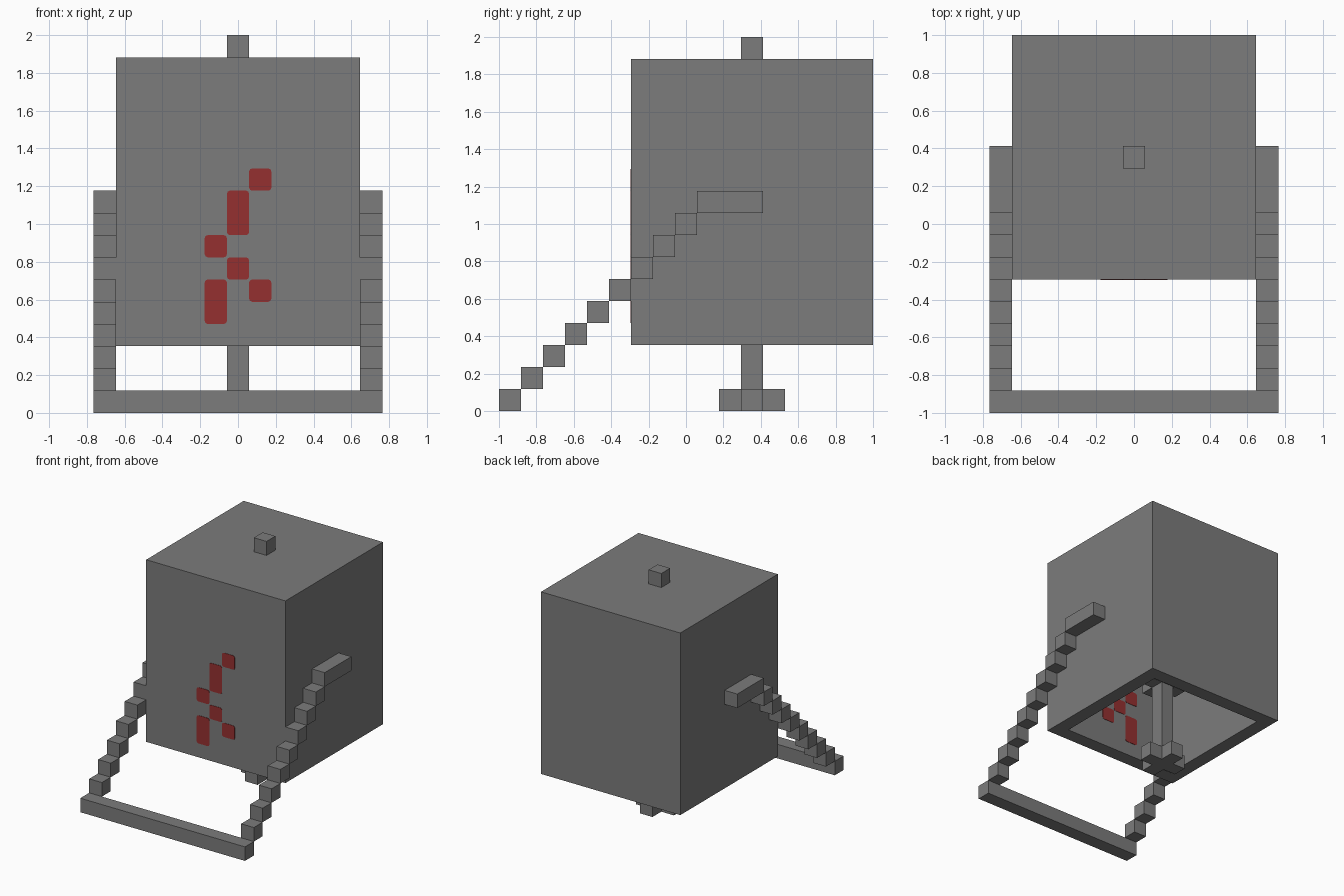
import bpy
import bmesh
from mathutils import Matrix, Vector

if "Cube" in bpy.data.objects:
    bpy.data.objects.remove(bpy.data.objects["Cube"], do_unlink=True)

V = 2 / 17           # size of one block
CY = 3 * V           # depth of the bell's centre line


def make_material(name, rgb):
    mat = bpy.data.materials.new(name)
    mat.use_nodes = True
    mat.diffuse_color = (*rgb, 1)
    mat.node_tree.nodes["Principled BSDF"].inputs["Base Color"].default_value = (*rgb, 1)
    return mat


grey = make_material("stone grey", (0.2, 0.2, 0.2))
red = make_material("dark red", (0.3, 0.03, 0.03))


def add_box(bm, lo, hi):
    """Add a box between two corners to a bmesh."""
    lo, hi = Vector(lo), Vector(hi)
    size = hi - lo
    mat = Matrix.Translation((lo + hi) / 2) @ Matrix.Diagonal((*size, 1))
    return bmesh.ops.create_cube(bm, size=1, matrix=mat)["verts"]


def finish(bm, name, mat):
    bmesh.ops.recalc_face_normals(bm, faces=bm.faces)
    mesh = bpy.data.meshes.new(name)
    bm.to_mesh(mesh)
    bm.free()
    mesh.materials.append(mat)
    obj = bpy.data.objects.new(name, mesh)
    bpy.context.collection.objects.link(obj)
    return obj


def boxes(name, corner_pairs, mat=grey):
    bm = bmesh.new()
    for lo, hi in corner_pairs:
        add_box(bm, lo, hi)
    return finish(bm, name, mat)


# Hollow bell, open underneath with walls one block thick
HALF, BASE, TOP = 5.5 * V, 3 * V, 16 * V
bm = bmesh.new()
add_box(bm, (-HALF, CY - HALF, BASE), (HALF, CY + HALF, TOP))
bm.normal_update()
bottom = next(f for f in bm.faces if f.normal.z < -0.9)
bmesh.ops.inset_region(bm, faces=[bottom], thickness=V, use_even_offset=True)
hollow = bmesh.ops.extrude_discrete_faces(bm, faces=[bottom])["faces"][0]
bmesh.ops.translate(bm, verts=hollow.verts, vec=(0, 0, TOP - BASE - V))
finish(bm, "bell_body", grey)

# Knob on top
h = V / 2
boxes("top_knob", [((-h, CY - h, TOP), (h, CY + h, TOP + V))])


# Clapper rod with a cross at the foot and another inside the bell
def cross(z):
    a = 1.5 * V
    return [((-a, CY - h, z), (-h, CY + h, z + V)),
            ((h, CY - h, z), (a, CY + h, z + V)),
            ((-h, CY - a, z), (h, CY - h, z + V)),
            ((-h, CY + h, z), (h, CY + a, z + V))]


boxes("clapper_rod", [((-h, CY - h, 0), (h, CY + h, TOP - V))])
boxes("clapper_foot", cross(0))
boxes("clapper_collar", cross(6 * V))

# Carrying handle: stepped arms on both sides and a front bar
for side, name in ((1, "left"), (-1, "right")):
    x0, x1 = sorted((side * HALF, side * (HALF + V)))
    steps = [((x0, -1 + i * V, i * V), (x1, -1 + (i + 1) * V, (i + 1) * V))
             for i in range(1, 9)]
    steps.append(((x0, -1 + 9 * V, 9 * V), (x1, CY + h, 10 * V)))
    boxes(name + "_handle_arm", steps)
boxes("handle_bar", [((-HALF - V, -1, 0), (HALF + V, -1 + V, V))])

# Red crack as thin plates on both faces of the front wall: column, row, height
CRACK = [(1, 10, 1), (0, 8, 2), (-1, 7, 1), (0, 6, 1), (1, 5, 1), (-1, 4, 2)]
THIN = 0.003
for name, y in (("outer", CY - HALF), ("inner", CY - HALF + V)):
    bm = bmesh.new()
    for col, row, tall in CRACK:
        add_box(bm, ((col - 0.5) * V, y - THIN, row * V),
                ((col + 0.5) * V, y + THIN, (row + tall) * V))
    # Clip the plate corners
    corners = [e for e in bm.edges
               if abs(e.verts[0].co.y - e.verts[1].co.y) > THIN]
    bmesh.ops.bevel(bm, geom=corners, offset=0.016, segments=2, profile=0.5,
                    affect='EDGES')
    finish(bm, name + "_crack", red)
